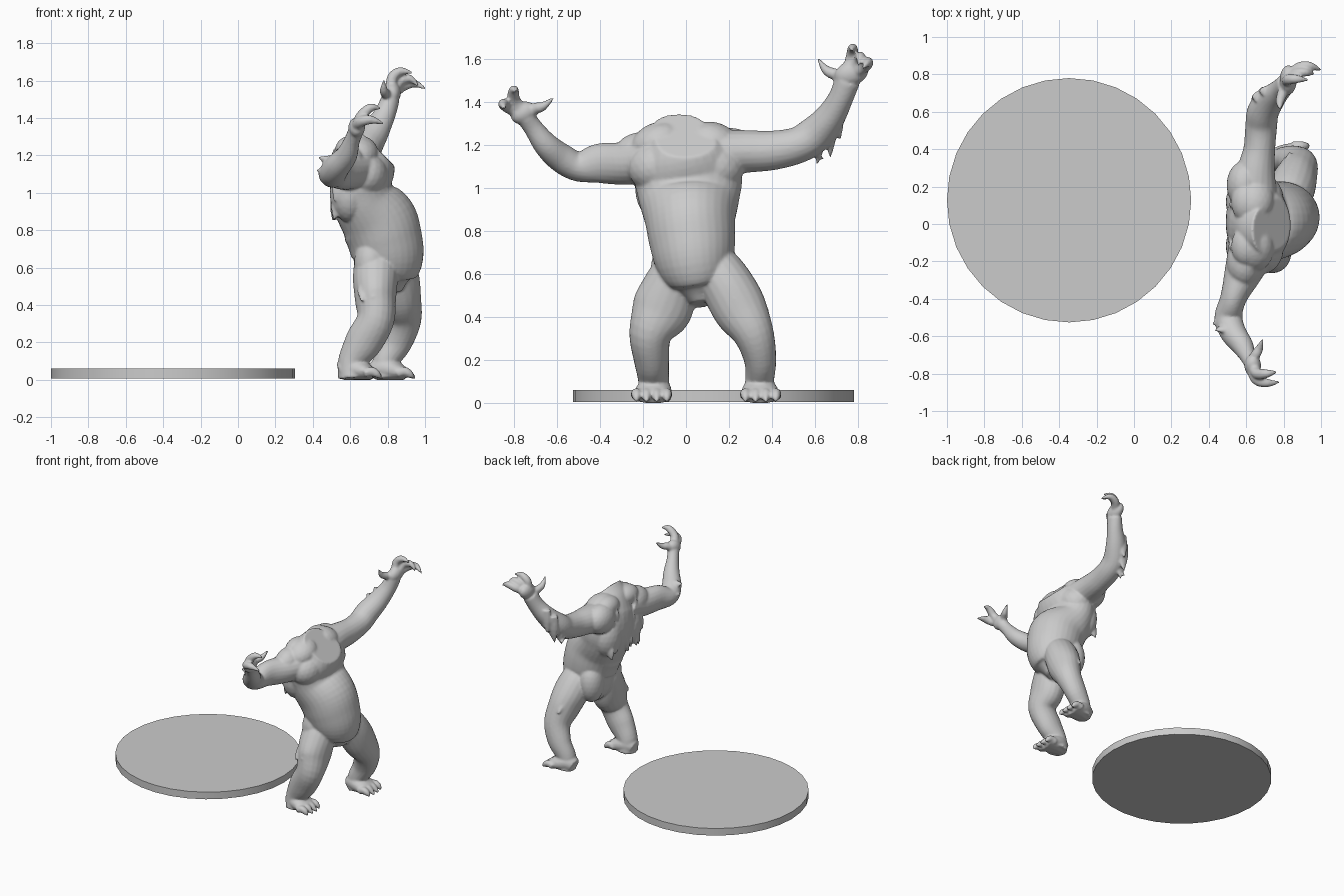
import bpy, bmesh, math, random
from mathutils import Vector, Matrix

random.seed(4)
cube = bpy.data.objects.get("Cube")
if cube:
    bpy.data.objects.remove(cube)

# One plain clay colour
clay = bpy.data.materials.new("grey clay")
clay.use_nodes = True
clay.diffuse_color = (0.6, 0.6, 0.6, 1)
clay.node_tree.nodes["Principled BSDF"].inputs["Base Color"].default_value = (0.6, 0.6, 0.6, 1)


def finish(bm, name):
    bmesh.ops.recalc_face_normals(bm, faces=bm.faces)
    mesh = bpy.data.meshes.new(name)
    bm.to_mesh(mesh)
    bm.free()
    obj = bpy.data.objects.new(name, mesh)
    bpy.context.collection.objects.link(obj)
    mesh.materials.append(clay)
    return obj


def spline(a, b, c, d, t):
    """Catmull-Rom blend of four rows."""
    return [0.5 * (2 * q + (r - p) * t + (2 * p - 5 * q + 4 * r - s) * t * t
            + (3 * q - p - 3 * r + s) * t ** 3) for p, q, r, s in zip(a, b, c, d)]


def tube(bm, rows, axis="X", sides=20, steps=5):
    """Smooth limb through rows of x, y, z, radius along axis, radius across."""
    rows = [tuple(r) if len(r) == 5 else (*r, r[3]) for r in rows]
    pad = [rows[0]] + rows + [rows[-1]]
    path = [spline(*pad[i:i + 4], k / steps) for i in range(len(rows) - 1) for k in range(steps)]
    path.append(rows[-1])
    ref = Vector((axis == "X", axis == "Y", axis == "Z"))
    rings = []
    for i, row in enumerate(path):
        ahead = Vector(path[min(i + 1, len(path) - 1)][:3])
        along = (ahead - Vector(path[max(i - 1, 0)][:3])).normalized()
        u = (ref - along * ref.dot(along)).normalized()
        v = along.cross(u)
        ring = []
        for k in range(sides):
            a = math.tau * k / sides
            ring.append(bm.verts.new(Vector(row[:3]) + u * math.cos(a) * max(row[3], .002)
                                     + v * math.sin(a) * max(row[4], .002)))
        rings.append(ring)
    for a, b in zip(rings, rings[1:]):
        for k in range(sides):
            bm.faces.new((a[k - 1], a[k], b[k], b[k - 1]))
    bm.faces.new(rings[0])
    bm.faces.new(rings[-1])


def blob(bm, centre, size, tilt=0):
    """Ellipsoid muscle mass, tilted about the facing axis."""
    m = Matrix.Translation(centre) @ Matrix.Rotation(math.radians(tilt), 4, "X") @ Matrix.Diagonal((*size, 1))
    bmesh.ops.create_icosphere(bm, subdivisions=3, radius=1, matrix=m)


def finger(bm, points, thick=.029):
    """Curved digit that ends in a pointed claw."""
    widths = [thick, thick * .95, thick * .75, .005]
    tube(bm, [(*p, w) for p, w in zip(points, widths)], axis="Y", sides=10)


def tuft(bm, root, tip, width=.035):
    """Flat pointed lock of fur."""
    root, tip = Vector(root), Vector(tip)
    mid = root.lerp(tip, .5)
    tube(bm, [(*root, width, width * .6), (*mid, width * .8, width * .45), (*tip, .004, .004)], sides=8, steps=3)


# Round base disc
bm = bmesh.new()
bmesh.ops.create_cone(bm, cap_ends=True, segments=32, radius1=.653, radius2=.653, depth=.055,
                      matrix=Matrix.Translation((-.347, .127, .034)))
disc = finish(bm, "base_disc")
bpy.context.view_layer.objects.active = disc
disc.select_set(True)
bpy.ops.object.shade_smooth_by_angle()

# Torso with the slanted open neck cut
body = bmesh.new()
tube(body, [
    (.8, .07, .46, .08, .05), (.785, .06, .55, .155, .13), (.8, .04, .65, .19, .18),
    (.785, .03, .75, .2, .2), (.75, .02, .85, .205, .21), (.68, .015, .95, .175, .235),
    (.655, .01, 1.05, .165, .25), (.675, -.01, 1.15, .165, .22), (.685, -.03, 1.25, .13, .14),
    (.70, -.035, 1.32, .075, .11), (.72, -.035, 1.38, .04, .07)], sides=32)
bmesh.ops.bisect_plane(body, geom=body.verts[:] + body.edges[:] + body.faces[:], dist=1e-5,
                       plane_co=(.66, 0, 1.32), plane_no=(1, 0, 1), clear_outer=True)
bmesh.ops.holes_fill(body, edges=[e for e in body.edges if e.is_boundary], sides=0)

# Chest, shoulder, back and hip muscles
for side in (-1, 1):
    y = side * .13
    blob(body, (.68, y, 1.1), (.12, .14, .12), -12 * side)
    blob(body, (.64, y, 1.21), (.11, .13, .095), -20 * side)
    blob(body, (.59, y * 1.6, 1.16 + .01 * side), (.095, .13, .11))
    blob(body, (.595, y * .9, 1.0), (.105, .12, .16))
    blob(body, (.6, y * .9, 1.23), (.08, .11, .075))
    blob(body, (.71, y * .8 + .04, .62), (.09, .1, .15))

# Legs, bent at the knee
tube(body, [(.765, .03, .74, .06, .06), (.745, -.02, .64, .115, .11), (.735, -.07, .54, .12, .13),
            (.735, -.115, .43, .11, .14), (.735, -.165, .32, .1, .1), (.67, -.16, .2, .1, .082),
            (.61, -.15, .1, .075, .072), (.61, -.15, .01, .075, .08)])
tube(body, [(.8, .06, .74, .06, .06), (.82, .13, .64, .115, .11), (.845, .195, .54, .125, .125),
            (.87, .255, .43, .11, .125), (.885, .315, .32, .095, .095), (.845, .345, .2, .085, .075),
            (.79, .342, .1, .07, .067), (.79, .342, .01, .07, .07)])
# Feet with four clawed toes each
for x, y, turn in ((.605, -.147, -.013), (.78, .342, .005)):
    tube(body, [(x - .06, y, .04, .05), (x, y, .06, .078, .065), (x + .07, y + turn * .6, .045, .088, .05),
                (x + .12, y + turn, .025, .08, .03)], axis="Y")
    for k in range(4):
        ty = y + turn + (k - 1.5) * .047
        reach = .178 - .014 * abs(k - 1.5)
        finger(body, [(x + .07, ty, .035), (x + .11, ty, .045), (x + .14, ty, .028), (x + reach, ty, .008)], .027)

# Lowered arm
tube(body, [(.63, -.14, 1.14, .13, .11), (.58, -.27, 1.115, .1, .1), (.53, -.4, 1.115, .07, .093),
            (.505, -.5, 1.1, .075, .07), (.53, -.58, 1.14, .07, .068), (.58, -.65, 1.2, .058, .058),
            (.61, -.71, 1.28, .042, .045), (.63, -.745, 1.33, .042, .045)])
blob(body, (.635, -.757, 1.35), (.045, .062, .05), 30)
finger(body, [(.64, -.765, 1.36), (.66, -.8, 1.41), (.71, -.8, 1.455), (.765, -.79, 1.45)], .032)
finger(body, [(.63, -.77, 1.35), (.655, -.83, 1.38), (.71, -.85, 1.39), (.78, -.845, 1.37)], .032)
finger(body, [(.63, -.735, 1.34), (.65, -.7, 1.37), (.67, -.665, 1.38), (.69, -.615, 1.42)])

# Raised arm
tube(body, [(.64, .13, 1.16, .13, .11), (.65, .27, 1.17, .105, .1), (.67, .4, 1.175, .085, .092),
            (.68, .52, 1.2, .085, .085), (.69, .6, 1.25, .085, .085), (.735, .67, 1.33, .075, .07),
            (.785, .72, 1.42, .058, .058), (.815, .75, 1.5, .05, .06)])
blob(body, (.825, .77, 1.535), (.046, .082, .058), 20)
finger(body, [(.82, .76, 1.55), (.825, .772, 1.615), (.87, .775, 1.65), (.935, .77, 1.64)], .031)
finger(body, [(.84, .79, 1.54), (.88, .835, 1.57), (.94, .845, 1.585), (1.005, .82, 1.555)], .031)
finger(body, [(.84, .78, 1.55), (.865, .805, 1.595), (.92, .81, 1.61), (.965, .8, 1.57)])
finger(body, [(.81, .745, 1.515), (.79, .69, 1.53), (.78, .65, 1.55), (.78, .612, 1.605)])

# Fur locks on elbows, thighs and shoulders
for root, tip, width in (
        ((.67, .63, 1.26), (.64, .61, 1.11), .05), ((.69, .68, 1.35), (.66, .67, 1.14), .06),
        ((.72, .71, 1.4), (.69, .715, 1.22), .05), ((.67, .56, 1.2), (.62, .64, 1.13), .04),
        ((.5, -.48, 1.12), (.42, -.54, 1.12), .04), ((.52, -.55, 1.16), (.43, -.57, 1.19), .04),
        ((.74, -.17, .54), (.72, -.25, .44), .04), ((.68, -.17, .5), (.66, -.24, .42), .04),
        ((.84, .29, .54), (.83, .385, .43), .04), ((.89, .27, .52), (.92, .36, .42), .04)):
    tuft(body, root, tip, width)
# Ragged fur over the back
for k in range(18):
    y = -.22 + .44 * random.random()
    z = .92 + .34 * random.random()
    x = .545 + .1 * max(0, z - 1.1) + .25 * y * y
    tuft(body, (x, y, z), (x - .04, y * 1.05, z - .1), .045)

# Flatten the soles on the ground
for v in body.verts:
    v.co.z = max(v.co.z, 0)

# Merge all masses into one skin
creature = finish(body, "creature_body")
remesh = creature.modifiers.new("merge", "REMESH")
remesh.mode = "VOXEL"
remesh.voxel_size = .008
remesh.use_smooth_shade = True
soften = creature.modifiers.new("soften", "SMOOTH")
soften.factor = .5
soften.iterations = 4
